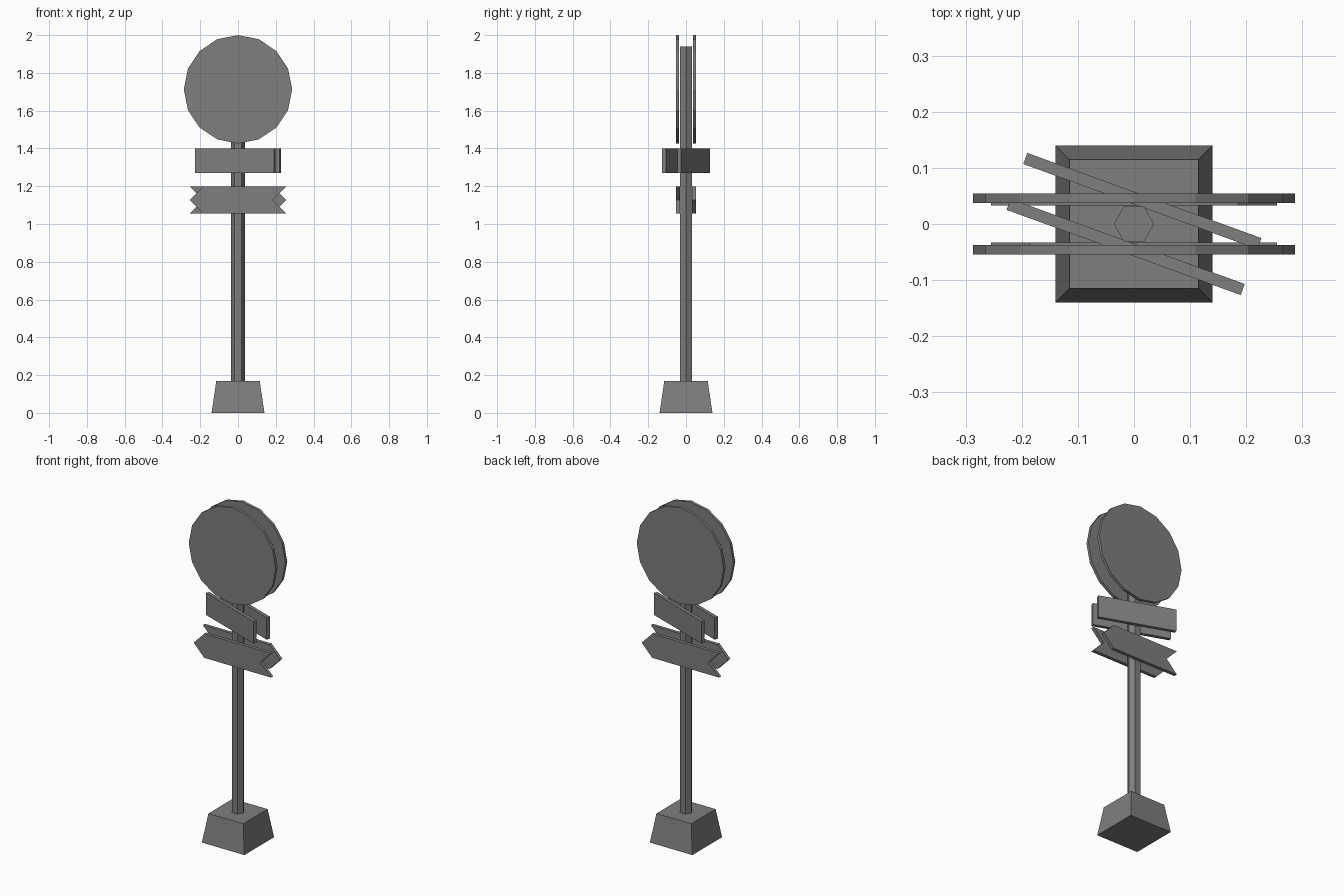
import bpy
import bmesh
from math import cos, sin, pi, radians
from mathutils import Matrix

cube = bpy.data.objects.get("Cube")
if cube:
    bpy.data.objects.remove(cube)

grey = bpy.data.materials.new("plain_grey")
grey.use_nodes = True
GREY = (0.21, 0.21, 0.21, 1)
grey.diffuse_color = GREY
grey.node_tree.nodes["Principled BSDF"].inputs["Base Color"].default_value = GREY


def prism(name, outline, near, far, matrix=Matrix(), far_scale=1.0):
    """Extrude a 2D outline along local z, optionally tapering the far end."""
    bm = bmesh.new()
    low = [bm.verts.new((a, b, near)) for a, b in outline]
    high = [bm.verts.new((a * far_scale, b * far_scale, far)) for a, b in outline]
    bm.faces.new(low)
    bm.faces.new(high)
    for i in range(len(low)):
        j = (i + 1) % len(low)
        bm.faces.new((low[i], low[j], high[j], high[i]))
    bmesh.ops.recalc_face_normals(bm, faces=bm.faces)
    bm.transform(matrix)
    mesh = bpy.data.meshes.new(name)
    bm.to_mesh(mesh)
    bm.free()
    mesh.materials.append(grey)
    obj = bpy.data.objects.new(name, mesh)
    bpy.context.collection.objects.link(obj)
    return obj


def ngon(sides, radius):
    return [(radius * cos(2 * pi * i / sides), radius * sin(2 * pi * i / sides))
            for i in range(sides)]


def rectangle(w, h):
    return [(-w, -h), (w, -h), (w, h), (-w, h)]


# Tapered foot and hexagonal post
prism("base", rectangle(0.14, 0.14), 0, 0.17, far_scale=0.82)
prism("post", ngon(6, 0.036), 0.16, 1.94)

# Arrow board: point at -x, notch at +x
W, H, TIP = 0.255, 0.072, 0.07
arrow = [(-W, 0), (TIP - W, -H), (W, -H), (W - TIP, 0), (W, H), (TIP - W, H)]

# Each sign is made once facing front, then repeated half a turn round the post
upright = Matrix.Rotation(radians(90), 4, "X")
for side, turn in (("front", 0), ("back", 180)):
    spin = Matrix.Rotation(radians(turn), 4, "Z")

    def place(height, yaw=0):
        return (spin @ Matrix.Translation((0, 0, height))
                @ Matrix.Rotation(radians(yaw), 4, "Z") @ upright)

    prism(side + "_round_sign", ngon(16, 0.287), 0.037, 0.054, place(1.713))
    prism(side + "_plank_sign", rectangle(0.222, 0.066), 0.033, 0.054,
          place(1.335, -20))
    prism(side + "_arrow_sign", arrow, 0.033, 0.053, place(1.127))
